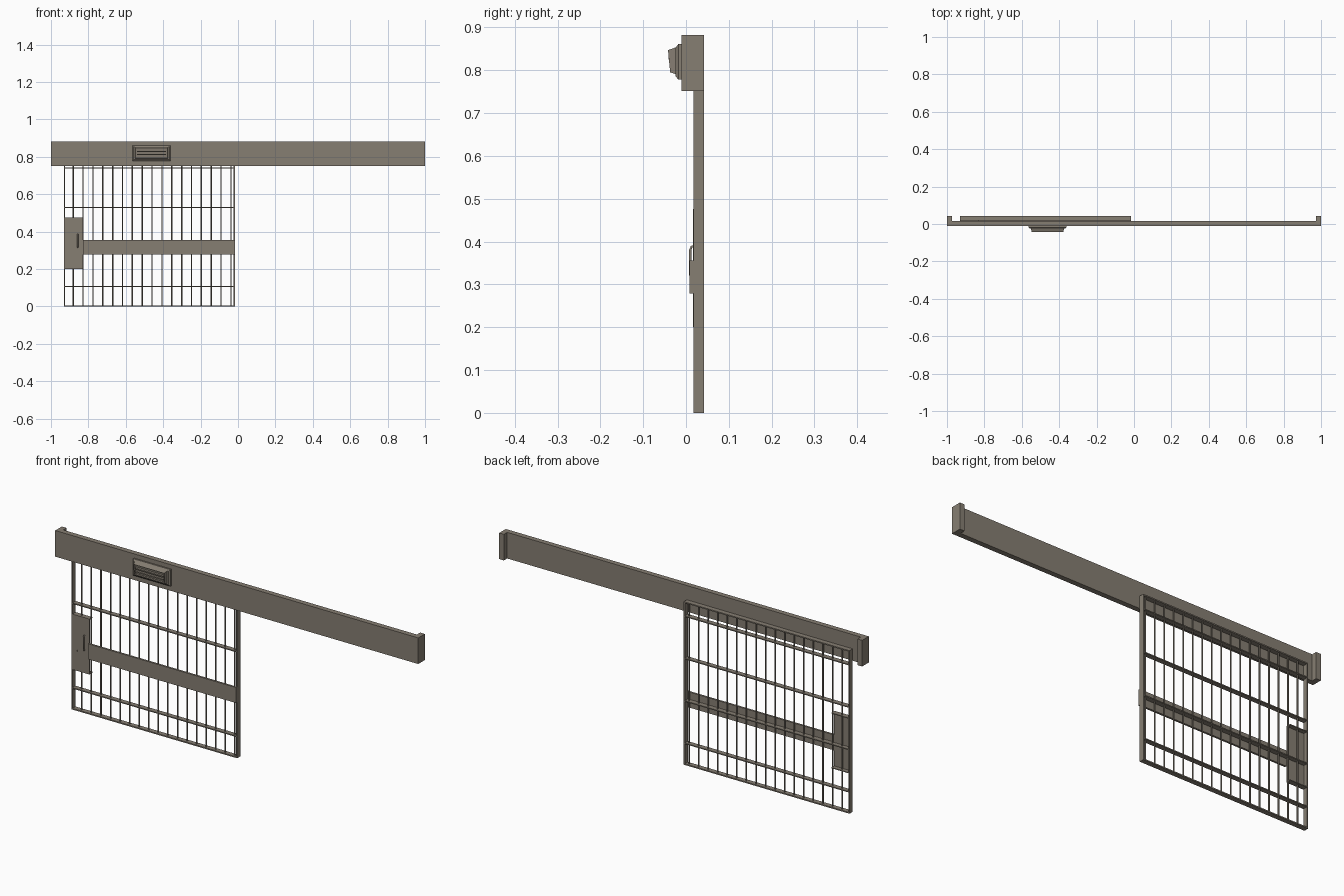
import bpy, bmesh
from mathutils import Vector

cube = bpy.data.objects.get("Cube")
if cube:
    bpy.data.objects.remove(cube, do_unlink=True)

# Single weathered metal colour
metal = bpy.data.materials.new("warm_grey_metal")
metal.use_nodes = True
COLOUR = (0.24, 0.21, 0.17, 1)
metal.diffuse_color = COLOUR
metal.node_tree.nodes["Principled BSDF"].inputs["Base Color"].default_value = COLOUR


def finish(name, bm):
    bmesh.ops.recalc_face_normals(bm, faces=bm.faces)
    mesh = bpy.data.meshes.new(name)
    bm.to_mesh(mesh)
    bm.free()
    mesh.materials.append(metal)
    obj = bpy.data.objects.new(name, mesh)
    bpy.context.collection.objects.link(obj)
    return obj


def add_box(bm, x, y, z):
    """Add a box spanning three (low, high) ranges."""
    verts = bmesh.ops.create_cube(bm, size=1)["verts"]
    for v in verts:
        v.co = Vector([(r[0] + r[1]) / 2 + c * (r[1] - r[0])
                       for c, r in zip(v.co, (x, y, z))])
    return verts


def box(name, x, y, z):
    bm = bmesh.new()
    add_box(bm, x, y, z)
    return finish(name, bm)


def tapered_block(bm, back, front):
    """Loft a rectangle to another; each is (x range, z range, y bottom, y top)."""
    rings = []
    for (x0, x1), (z0, z1), yb, yt in (back, front):
        rings.append([bm.verts.new(p) for p in
                      ((x0, yb, z0), (x1, yb, z0), (x1, yt, z1), (x0, yt, z1))])
    bm.faces.new(rings[0])
    cap = bm.faces.new(rings[1])
    for i in range(4):
        j = (i + 1) % 4
        bm.faces.new((rings[0][i], rings[0][j], rings[1][j], rings[1][i]))
    return cap


# Overhead track cover with end returns
HEAD_Z = (0.752, 0.882)
box("track_cover", (-1, 1), (-0.01, 0.016), HEAD_Z)
for side, x in (("right", (-1, -0.974)), ("left", (0.974, 1))):
    box(side + "_end_return", x, (0.016, 0.042), HEAD_Z)

# Sliding door frame
LEFT, RIGHT, TOP, T = -0.93, -0.017, 0.812, 0.006
DEPTH = (0.0175, 0.042)
MID_Y = sum(DEPTH) / 2
bm = bmesh.new()
for x in (LEFT, RIGHT - T):
    add_box(bm, (x, x + T), DEPTH, (0, TOP))
for z in (0, TOP - T):
    add_box(bm, (LEFT + T, RIGHT - T), DEPTH, (z, z + T))
finish("door_frame", bm)

# Flat horizontal rails
bm = bmesh.new()
for i in range(4):
    z = 0.107 + i * 0.211
    add_box(bm, (LEFT + T, RIGHT - T), DEPTH, (z - 0.0025, z + 0.0025))
finish("door_rails", bm)

# Round vertical bars
bm = bmesh.new()
for i in range(17):
    verts = bmesh.ops.create_cone(bm, cap_ends=True, segments=8, radius1=0.0035,
                                  radius2=0.0035, depth=TOP - T)["verts"]
    bmesh.ops.translate(bm, verts=verts,
                        vec=(-0.881 + i * 0.0527, MID_Y, TOP / 2))
bars = finish("door_bars", bm)

# Wide push plate across the door
box("cross_plate", (-0.83, RIGHT), (0.008, 0.018), (0.279, 0.356))

# Lock plate with shelves at its top and bottom
LOCK_X = (LEFT, -0.83)
bm = bmesh.new()
add_box(bm, LOCK_X, (0.0165, 0.021), (0.2, 0.476))
for z in (0.2, 0.472):
    add_box(bm, LOCK_X, (0.021, 0.042), (z, z + 0.004))
finish("lock_plate", bm)

# Bent pull handle
curve = bpy.data.curves.new("pull_handle", "CURVE")
curve.dimensions = "3D"
curve.bevel_depth = 0.003
curve.bevel_resolution = 1
curve.use_fill_caps = True
points = ((0.018, 0.388), (0.013, 0.388), (0.010, 0.381),
          (0.010, 0.322), (0.013, 0.315), (0.018, 0.315))
spline = curve.splines.new("POLY")
spline.points.add(len(points) - 1)
for p, (y, z) in zip(spline.points, points):
    p.co = (-0.857, y, z, 1)
curve.materials.append(metal)
handle = bpy.data.objects.new("pull_handle", curve)
bpy.context.collection.objects.link(handle)

# Small keyhole guard
bm = bmesh.new()
add_box(bm, (-0.903, -0.896), (0.0145, 0.0165), (0.298, 0.304))
add_box(bm, (-0.901, -0.898), (0.0145, 0.0165), (0.286, 0.298))
finish("keyhole_guard", bm)

# Lamp base on the track cover, with sloping edges
bm = bmesh.new()
BASE_X, BASE_Z = (-0.565, -0.36), (0.778, 0.861)
add_box(bm, BASE_X, (-0.018, -0.01), BASE_Z)
tapered_block(bm, (BASE_X, BASE_Z, -0.018, -0.018),
              ((-0.558, -0.367), (0.786, 0.853), -0.024, -0.024))
finish("lamp_base", bm)

# Lamp housing: tilted front with a recessed opening
bm = bmesh.new()
front = tapered_block(bm, ((-0.552, -0.373), (0.79, 0.854), -0.022, -0.022),
                      ((-0.547, -0.378), (0.795, 0.847), -0.037, -0.042))
bmesh.ops.inset_region(bm, faces=[front], thickness=0.008)
inner = bmesh.ops.extrude_face_region(bm, geom=[front])["geom"]
verts = [g for g in inner if isinstance(g, bmesh.types.BMVert)]
bmesh.ops.translate(bm, verts=verts, vec=(0, 0.012, 0))
bmesh.ops.delete(bm, geom=[front], context="FACES_ONLY")
finish("lamp_housing", bm)

# Louvres in the opening
bm = bmesh.new()
for z in (0.812, 0.828):
    tilt = -0.037 - (z - 0.795) * 0.1
    add_box(bm, (-0.54, -0.385), (tilt, tilt + 0.012), (z - 0.003, z + 0.003))
finish("lamp_louvres", bm)

# Smooth only the round parts
bpy.ops.object.select_all(action="DESELECT")
bars.select_set(True)
bpy.context.view_layer.objects.active = bars
bpy.ops.object.shade_smooth_by_angle()
